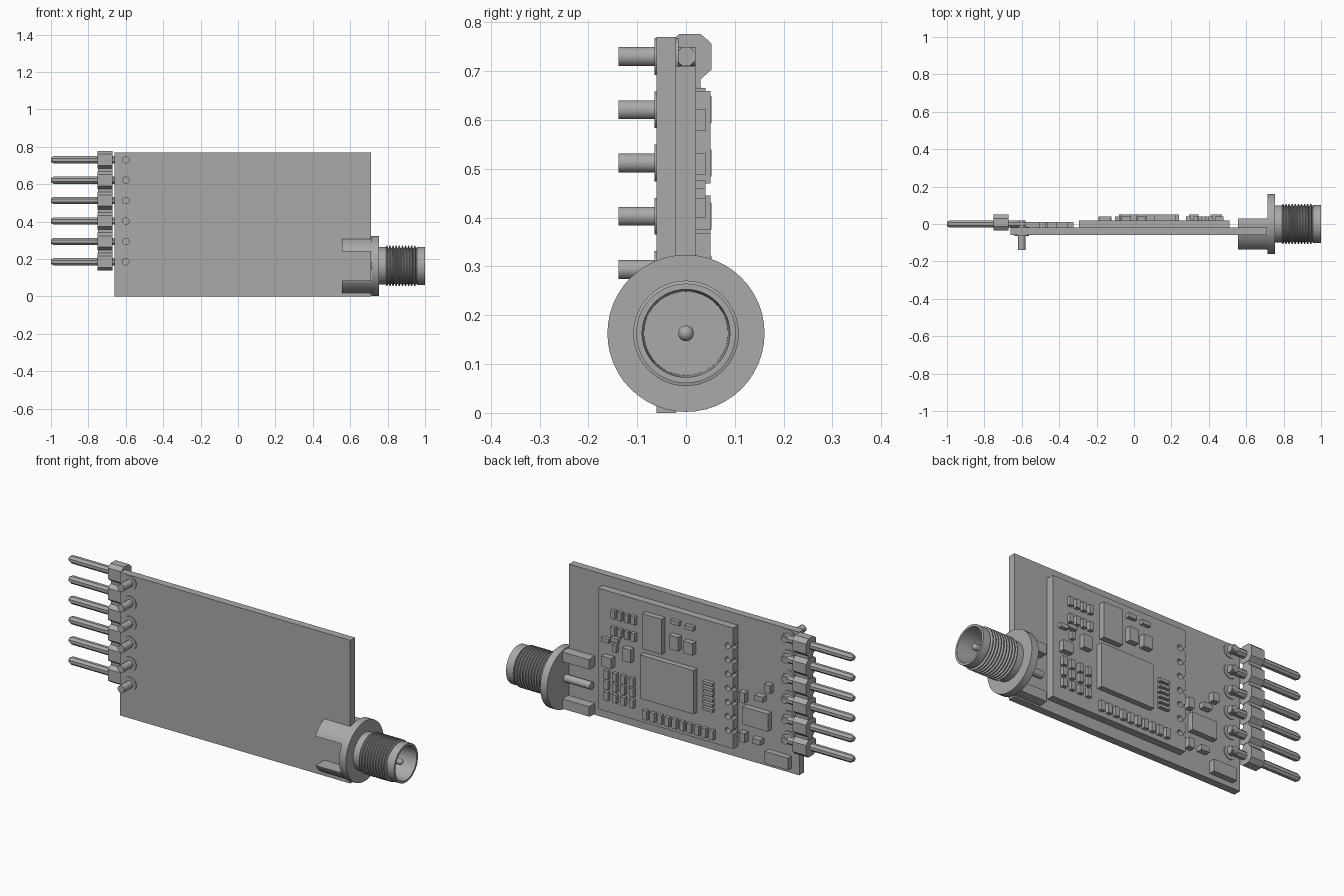
import bpy, bmesh, math
from mathutils import Matrix, Vector

if "Cube" in bpy.data.objects:
    bpy.data.objects.remove(bpy.data.objects["Cube"])

grey = bpy.data.materials.new("plain grey")
grey.diffuse_color = (0.4, 0.4, 0.4, 1)
grey.use_nodes = True
grey.node_tree.nodes["Principled BSDF"].inputs["Base Color"].default_value = grey.diffuse_color


def finish(bm, name, smooth=False):
    bmesh.ops.recalc_face_normals(bm, faces=bm.faces)
    me = bpy.data.meshes.new(name)
    bm.to_mesh(me)
    bm.free()
    ob = bpy.data.objects.new(name, me)
    bpy.context.collection.objects.link(ob)
    me.materials.append(grey)
    if smooth:
        bpy.ops.object.select_all(action='DESELECT')
        ob.select_set(True)
        bpy.context.view_layer.objects.active = ob
        bpy.ops.object.shade_smooth_by_angle(angle=math.radians(35))
    return ob


def box(bm, x0, x1, y0, y1, z0, z1):
    m = Matrix.Translation(((x0 + x1) / 2, (y0 + y1) / 2, (z0 + z1) / 2))
    m = m @ Matrix.Diagonal((x1 - x0, y1 - y0, z1 - z0, 1))
    bmesh.ops.create_cube(bm, size=1, matrix=m)


def rod(bm, a, b, r, n, r2=None):
    a, b = Vector(a), Vector(b)
    d = b - a
    turn = d.to_track_quat('Z', 'Y').to_matrix().to_4x4()
    m = Matrix.Translation((a + b) / 2) @ turn @ Matrix.Rotation(math.pi / n, 4, 'Z')
    bmesh.ops.create_cone(bm, cap_ends=True, segments=n, radius1=r,
                          radius2=r if r2 is None else r2, depth=d.length, matrix=m)


def prism_x(bm, outline, x0, x1):
    """Extrude a (y, z) outline along x."""
    f = bm.faces.new([bm.verts.new((x0, y, z)) for y, z in outline])
    new = bmesh.ops.extrude_face_region(bm, geom=[f])["geom"]
    bmesh.ops.translate(bm, vec=(x1 - x0, 0, 0),
                        verts=[v for v in new if isinstance(v, bmesh.types.BMVert)])


# Main circuit board
bm = bmesh.new()
box(bm, -0.66, 0.71, -0.06, -0.02, 0, 0.77)
finish(bm, "main_board")

# Radio module board with contact holes and edge notches
bm = bmesh.new()
box(bm, -0.295, 0.51, -0.02, 0.02, 0.06, 0.71)
module = finish(bm, "module_board")
bm = bmesh.new()
for i in range(7):
    z = 0.15 + 0.076 * i
    rod(bm, (-0.262, -0.015, z), (-0.262, 0.05, z), 0.015, 12)
    rod(bm, (-0.297, -0.015, z), (-0.297, 0.05, z), 0.012, 12)
cutter = finish(bm, "hole_cutter")
cutter.hide_render = True
cutter.hide_set(True)
mod = module.modifiers.new("holes", 'BOOLEAN')
mod.object = cutter
mod.solver = 'EXACT'
bpy.context.view_layer.objects.active = module
bpy.ops.object.modifier_apply(modifier=mod.name)
bpy.data.objects.remove(cutter)

# Large chips on the module
bm = bmesh.new()
box(bm, -0.08, 0.24, 0.02, 0.05, 0.20, 0.435)
box(bm, 0.11, 0.225, 0.02, 0.05, 0.47, 0.66)
finish(bm, "module_chips")


def parts(name, items, y0, y1):
    """Blocks given as centre x, centre z, width, height."""
    bm = bmesh.new()
    for x, z, w, h in items:
        box(bm, x - w / 2, x + w / 2, y0, y1, z - h / 2, z + h / 2)
    finish(bm, name)


# Small components on the module
parts("crystals", [(0.44, 0.34, 0.06, 0.055), (0.32, 0.41, 0.05, 0.07),
                   (0.04, 0.55, 0.055, 0.075), (-0.045, 0.545, 0.055, 0.065)], 0.02, 0.05)
small = [(0.41 - 0.04 * i, z, 0.024, 0.045) for i in range(4) for z in (0.60, 0.51)]
small += [(0.45 - 0.05 * i, z, 0.025, 0.045) for i in range(4) for z in (0.265, 0.21, 0.15)]
small += [(0.22 - 0.044 * i, 0.11, 0.026, 0.05) for i in range(10)]
small += [(-0.155, 0.24 + 0.028 * i, 0.06, 0.016) for i in range(6)]
small += [(0.04, 0.655, 0.05, 0.022), (-0.045, 0.65, 0.05, 0.022),
          (0.455, 0.45, 0.045, 0.022), (0.40, 0.465, 0.045, 0.022), (0.40, 0.42, 0.022, 0.04)]
parts("module_components", small, 0.02, 0.04)

# Components on the main board
parts("board_chips", [(-0.42, 0.25, 0.15, 0.095), (-0.545, 0.06, 0.14, 0.065)], -0.02, 0.012)
parts("board_components", [(-0.34, 0.345, 0.032, 0.055), (-0.49, 0.43, 0.035, 0.045),
                           (-0.44, 0.365, 0.05, 0.028), (-0.34, 0.13, 0.035, 0.05),
                           (-0.425, 0.13, 0.05, 0.028)], -0.02, 0.012)

# Pin header: chamfered blocks, bent pins and solder rings
blocks, pins, rings = bmesh.new(), bmesh.new(), bmesh.new()
for i in range(6):
    z = 0.185 + 0.109 * i
    prism_x(blocks, [(-0.035, z - 0.03), (-0.013, z - 0.0545 + 0.008), (0.030, z - 0.0465),
                     (0.052, z - 0.027), (0.052, z + 0.027), (0.030, z + 0.0465),
                     (-0.013, z + 0.0465), (-0.035, z + 0.03)], -0.75, -0.67)
    if i:
        box(blocks, -0.748, -0.672, -0.013, 0.030, z - 0.066, z - 0.043)
    rod(pins, (-0.985, 0, z), (-0.58, 0, z), 0.021, 8)
    rod(pins, (-0.985, 0, z), (-1.0, 0, z), 0.021, 8, 0.013)
    rod(pins, (-0.6, 0.019, z), (-0.6, -0.138, z), 0.02, 12)
    for y0, y1 in ((-0.0645, -0.06), (-0.02, -0.0155)):
        rod(rings, (-0.6, y0, z), (-0.6, y1, z), 0.038, 24)
finish(blocks, "header_blocks")
finish(pins, "header_pins", True)
finish(rings, "solder_rings", True)

# Antenna connector: flange, threaded barrel and bore, turned around x
CZ = 0.163
profile = [(0.715, 0), (0.715, 0.161), (0.755, 0.161), (0.755, 0.1), (0.79, 0.1)]
for i in range(10):
    x = 0.79 + 0.0165 * i
    profile += [(x + 0.004, 0.108), (x + 0.009, 0.108), (x + 0.0125, 0.096), (x + 0.0165, 0.096)]
profile += [(0.957, 0.102), (1.0, 0.102), (1.0, 0.09), (0.85, 0.086), (0.85, 0)]
bm = bmesh.new()
vs = [bm.verts.new((x, 0, r)) for x, r in profile]
es = [bm.edges.new(p) for p in zip(vs, vs[1:])]
bmesh.ops.spin(bm, geom=vs + es, cent=(0, 0, 0), axis=(1, 0, 0),
               angle=math.tau, steps=48, use_merge=False)
bmesh.ops.remove_doubles(bm, verts=bm.verts, dist=0.0001)
bmesh.ops.translate(bm, verts=bm.verts, vec=(0, 0, CZ))
finish(bm, "connector_barrel", True)

# Connector centre contact, with a rounded tip, and its tail on the board
bm = bmesh.new()
rod(bm, (0.84, 0, CZ), (0.965, 0, CZ), 0.016, 20)
bmesh.ops.create_uvsphere(bm, u_segments=20, v_segments=10, radius=0.016,
                          matrix=Matrix.Translation((0.965, 0, CZ)))
rod(bm, (0.56, 0, CZ), (0.72, 0, CZ), 0.02, 20)
finish(bm, "centre_contact", True)

# Four prongs gripping the board, rounded to the flange on the outside
bm = bmesh.new()
for s in (-1, 1):
    for y0, y1, inner in ((-0.135, -0.06, 0.078), (-0.02, 0.03, 0.10)):
        arc = []
        for k in range(7):
            y = y0 + (y1 - y0) * k / 6
            arc.append((y, CZ + s * math.sqrt(0.156 ** 2 - y * y)))
        prism_x(bm, [(y0, CZ + s * inner)] + arc + [(y1, CZ + s * inner)], 0.555, 0.72)
finish(bm, "connector_prongs", True)
